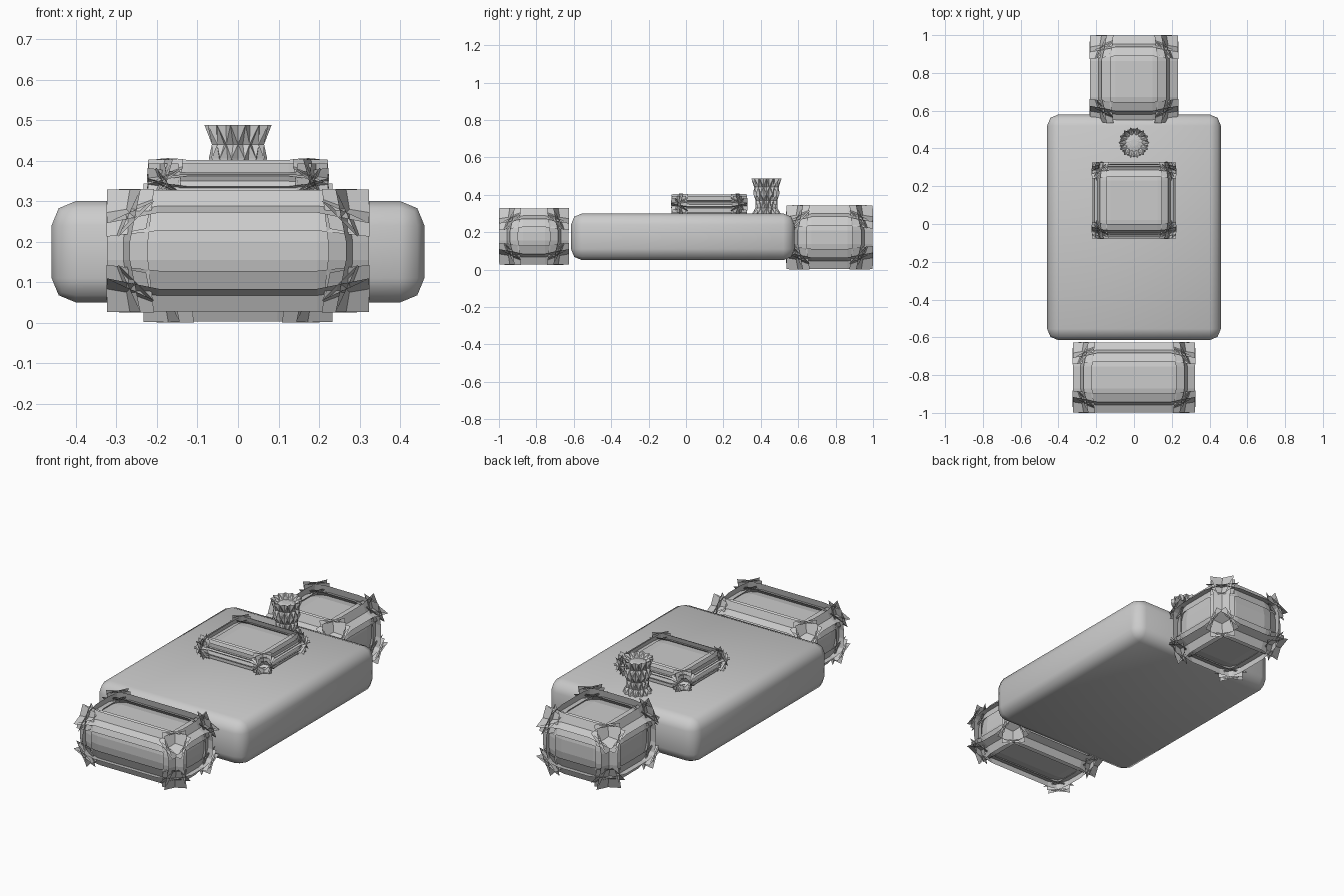
import bpy
import bmesh
from math import cos, sin, pi

if "Cube" in bpy.data.objects:
    bpy.data.objects.remove(bpy.data.objects["Cube"], do_unlink=True)

grey = bpy.data.materials.new("plain_grey")
grey.use_nodes = True
grey.diffuse_color = (0.6, 0.6, 0.6, 1)
grey.node_tree.nodes["Principled BSDF"].inputs["Base Color"].default_value = (0.6, 0.6, 0.6, 1)


def finish(bm, name, centre):
    mesh = bpy.data.meshes.new(name)
    bm.to_mesh(mesh)
    bm.free()
    mesh.materials.append(grey)
    obj = bpy.data.objects.new(name, mesh)
    obj.location = centre
    bpy.context.collection.objects.link(obj)


def bevelled_box(half, bevels):
    bm = bmesh.new()
    bmesh.ops.create_cube(bm, size=2)
    bmesh.ops.scale(bm, vec=half, verts=bm.verts)
    for width, segments in bevels:
        bmesh.ops.bevel(bm, geom=bm.edges[:], offset=width, offset_type='OFFSET',
                        segments=segments, profile=0.5, affect='EDGES',
                        clamp_overlap=False, loop_slide=True)
    return bm


def crimped_block(name, low, high, bevels):
    # a rounded block whose second, wider bevel folds over itself into fins;
    # a trial cube tells how far the fins stand out beyond the core
    trial = bevelled_box((1, 1, 1), bevels)
    fin = max(v.co.x for v in trial.verts) - 1
    trial.free()
    core = [(b - a) / 2 - fin for a, b in zip(low, high)]
    centre = [(a + b) / 2 for a, b in zip(low, high)]
    finish(bevelled_box(core, bevels), name, centre)


# rounded main slab
slab = bevelled_box((0.46, 0.5975, 0.125), [(0.06, 2)])
for face in slab.faces:
    face.smooth = True
finish(slab, "body", (0, -0.0175, 0.175))

# end blocks and raised panel
crimped_block("front_block", (-0.325, -1.0, 0.025), (0.325, -0.625, 0.33),
              [(0.03, 2), (0.066, 1)])
crimped_block("rear_block", (-0.235, 0.535, 0.0), (0.235, 1.0, 0.345),
              [(0.03, 2), (0.07, 1)])
crimped_block("top_panel", (-0.225, -0.08, 0.292), (0.225, 0.33, 0.406),
              [(0.025, 2), (0.05, 2)])

# pleated knob: rings with alternating radii, joined in diamonds
SIDES = 28
profile = [(0.078, 0.295), (0.06, 0.33), (0.058, 0.37), (0.072, 0.405),
           (0.066, 0.44), (0.083, 0.488), (0.05, 0.465), (0.02, 0.47)]
bm = bmesh.new()
rings = []
for k, (r, z) in enumerate(profile):
    ring = []
    for j in range(SIDES):
        pleat = r * (1 if (j + k) % 2 else 0.82)
        angle = 2 * pi * j / SIDES
        ring.append(bm.verts.new((pleat * cos(angle), pleat * sin(angle), z)))
    rings.append(ring)
for k, (a, b) in enumerate(zip(rings, rings[1:])):
    for j in range(SIDES):
        n = (j + 1) % SIDES
        if (j + k) % 2:
            bm.faces.new((a[j], a[n], b[n]))
            bm.faces.new((a[j], b[n], b[j]))
        else:
            bm.faces.new((a[j], a[n], b[j]))
            bm.faces.new((a[n], b[n], b[j]))
bm.faces.new(rings[-1])
finish(bm, "knob", (0, 0.43, 0))
